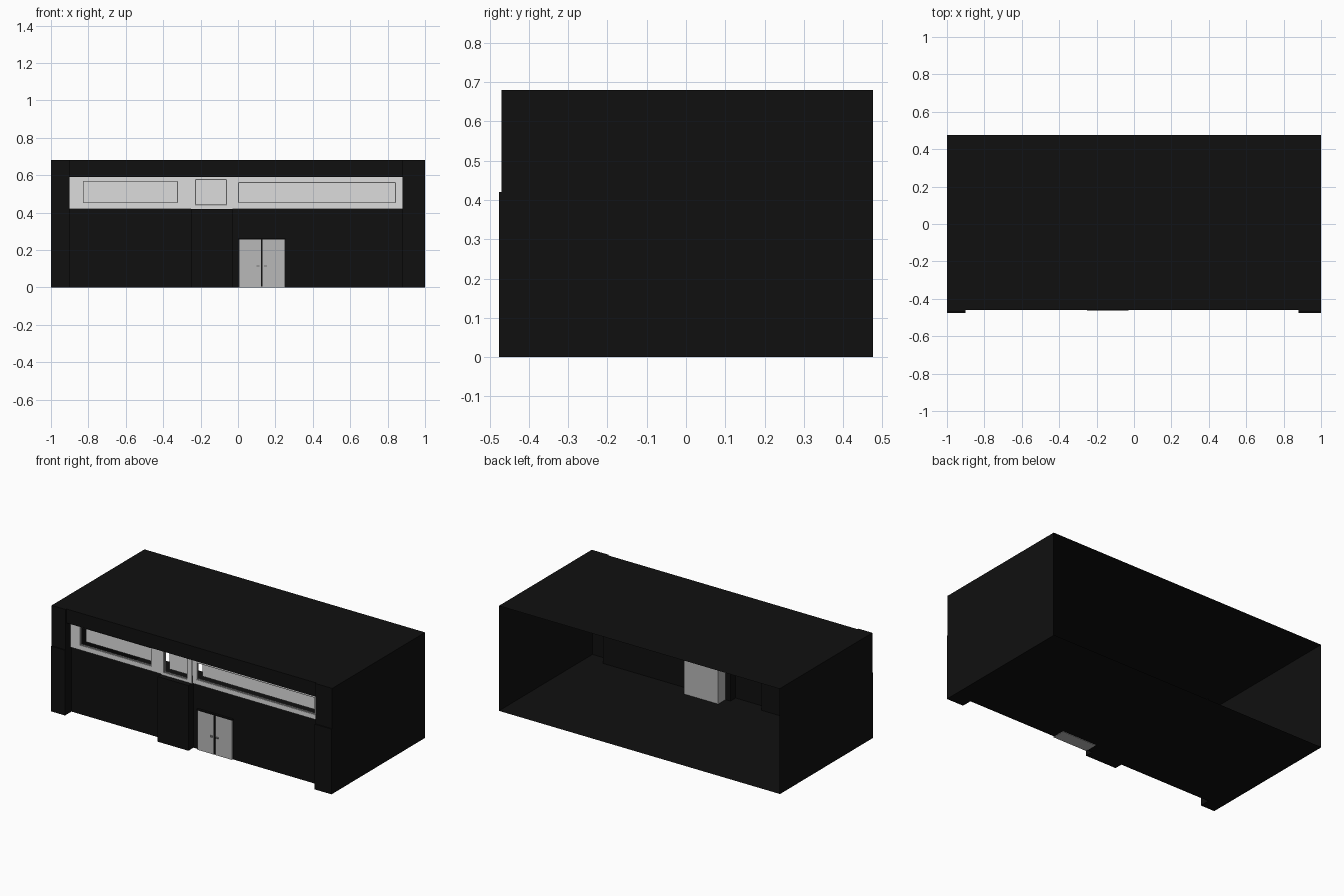
import bpy, bmesh

cube = bpy.data.objects.get("Cube")
if cube:
    bpy.data.objects.remove(cube, do_unlink=True)


def material(name, value):
    m = bpy.data.materials.new(name)
    m.use_nodes = True
    col = (value, value, value, 1)
    m.diffuse_color = col
    bsdf = m.node_tree.nodes["Principled BSDF"]
    bsdf.inputs["Base Color"].default_value = col
    bsdf.inputs["Roughness"].default_value = 0.8
    return m


BLACK = material("black wall", 0.005)
LIGHT = material("light grey frame", 0.72)
DOOR = material("door grey", 0.48)
TRIM = material("trim grey", 0.3)


def finish(name, bm, mat):
    me = bpy.data.meshes.new(name)
    bm.to_mesh(me)
    bm.free()
    me.materials.append(mat)
    ob = bpy.data.objects.new(name, me)
    bpy.context.scene.collection.objects.link(ob)
    return ob


def wall(name, path, z0, z1, mat=BLACK):
    """Upright sheet following a plan path."""
    bm = bmesh.new()
    low = [bm.verts.new((x, y, z0)) for x, y in path]
    top = [bm.verts.new((x, y, z1)) for x, y in path]
    for i in range(len(path) - 1):
        bm.faces.new((low[i], low[i + 1], top[i + 1], top[i]))
    return finish(name, bm, mat)


def slab(name, path, z, up=True, mat=BLACK):
    """Flat sheet filling a plan outline."""
    bm = bmesh.new()
    f = bm.faces.new([bm.verts.new((x, y, z)) for x, y in path])
    f.normal_update()
    if (f.normal.z > 0) != up:
        f.normal_flip()
    bmesh.ops.triangulate(bm, faces=[f])
    return finish(name, bm, mat)


def rect(x0, x1, y0, y1):
    return [(x0, y0), (x1, y0), (x1, y1), (x0, y1)]


def box(name, x0, x1, y0, y1, z0, z1, mat):
    bm = bmesh.new()
    bmesh.ops.create_cube(bm, size=1)
    for v in bm.verts:
        v.co.x = x1 if v.co.x > 0 else x0
        v.co.y = y1 if v.co.y > 0 else y0
        v.co.z = z1 if v.co.z > 0 else z0
    return finish(name, bm, mat)


def ring(name, outer, inner, y, depth, mat):
    """Rectangular frame with an opening and shallow reveals."""
    bm = bmesh.new()

    def loop(r, yy):
        x0, x1, z0, z1 = r
        return [bm.verts.new((x, yy, z)) for x, z in
                ((x0, z0), (x1, z0), (x1, z1), (x0, z1))]
    a, b, c = loop(outer, y), loop(inner, y), loop(inner, y + depth)
    for i in range(4):
        j = (i + 1) % 4
        bm.faces.new((a[i], a[j], b[j], b[i]))
        bm.faces.new((b[i], b[j], c[j], c[i]))
    return finish(name, bm, mat)


BACK, FRONT, RECESS = 0.476, -0.476, -0.41
XL, XR = -0.9, 0.88              # inner edges of the corner pillars
PIL = (-0.25, -0.03)             # middle pilaster
SILL, HEAD, TOP = 0.42, 0.59, 0.68

# Lower walls with corner pillars and middle pilaster; the back stays open
plan = [(-1, BACK), (-1, FRONT), (XL, FRONT), (XL, RECESS),
        (PIL[0], RECESS), (PIL[0], -0.462), (PIL[1], -0.462), (PIL[1], RECESS),
        (XR, RECESS), (XR, FRONT), (1, FRONT), (1, BACK)]
wall("lower_walls", plan, 0, SILL)
slab("floor", plan, 0.003, up=False)

# Upper side walls, pillars and fascia
UP, FASCIA, GLAZE = -0.469, -0.46, -0.422
wall("upper_right_wall", [(-1, BACK), (-1, UP), (XL, UP), (XL, RECESS)], SILL, TOP)
wall("upper_left_wall", [(XR, RECESS), (XR, UP), (1, UP), (1, BACK)], SILL, TOP)
wall("fascia", [(XL, FASCIA), (XR, FASCIA)], HEAD, TOP)
slab("fascia_soffit", rect(XL, XR, FASCIA, RECESS), HEAD, up=False)
slab("roof", [(-1, BACK), (-1, UP), (XL, UP), (XL, FASCIA),
              (XR, FASCIA), (XR, UP), (1, UP), (1, BACK)], TOP)

# Ledges where the lower storey steps out
slab("pillar_ledge_right", rect(-1, XL, FRONT, UP), SILL)
slab("pillar_ledge_left", rect(XR, 1, FRONT, UP), SILL)
slab("pilaster_cap", rect(*PIL, -0.462, RECESS), SILL)
slab("window_ledge", rect(XL, XR, GLAZE, RECESS), SILL, up=False)

# Window band: frame, thin trim and a panel set back behind each opening
windows = {
    "right": ((XL, PIL[0]), (-0.83, -0.32, 0.45, 0.57), 0),
    "middle": (PIL, (-0.23, -0.06, 0.437, 0.58), -0.006),
    "left": ((PIL[1], XR), (0, 0.845, 0.45, 0.563), 0),
}
for side, (span, hole, shift) in windows.items():
    y = GLAZE + shift
    x0, x1, z0, z1 = hole
    t = 0.005
    inner = (x0 + t, x1 - t, z0 + t, z1 - t)
    ring(side + "_window_frame", (*span, SILL, HEAD), hole, y, 0.012, LIGHT)
    ring(side + "_window_trim", hole, inner, y + 0.002, 0.012, TRIM)
    wall(side + "_window_panel", [(x0, y + 0.06), (x1, y + 0.06)], z0, z1, LIGHT)

# Double door block with dark gap, head line and handles
DF = -0.42
box("door_block", 0.005, 0.25, DF, -0.335, 0, 0.255, DOOR)
box("door_gap", 0.122, 0.132, DF - 0.002, DF + 0.004, 0.005, 0.255, BLACK)
box("door_head", 0, 0.255, DF - 0.004, RECESS, 0.255, 0.262, BLACK)
for side, s in (("right", -1), ("left", 1)):
    x = 0.127 + s * 0.02
    box(side + "_door_handle", x - 0.007, x + 0.007, DF - 0.008, DF, 0.11, 0.119, TRIM)
